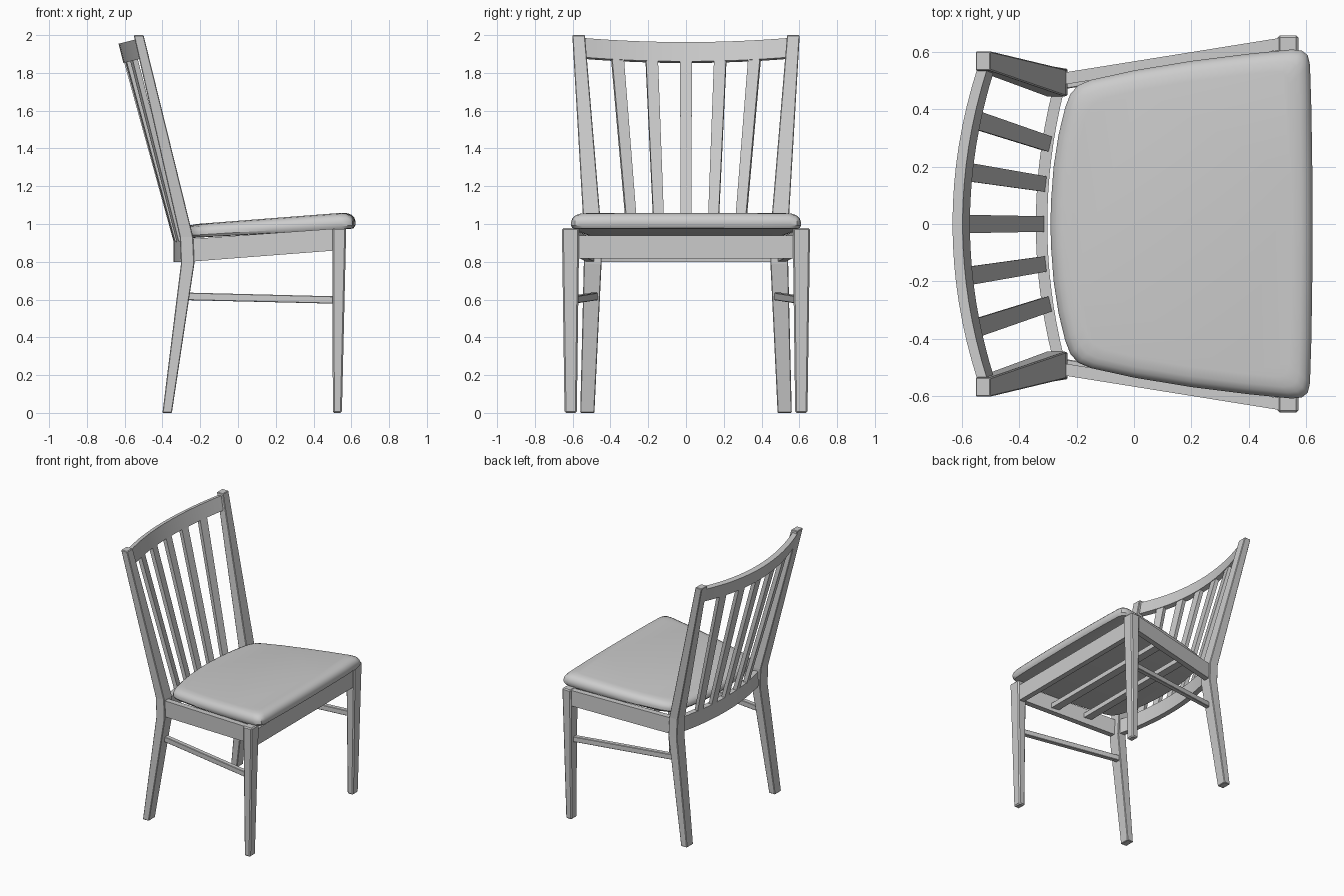
import bpy, bmesh
from mathutils import Vector

if "Cube" in bpy.data.objects:
    bpy.data.objects.remove(bpy.data.objects["Cube"])


def loft(name, rings, bevel=0.0, smooth=False, mirror=False):
    """Skin a list of equal-length point rings and cap both ends."""
    bm = bmesh.new()
    vr = [[bm.verts.new(p) for p in r] for r in rings]
    n = len(rings[0])
    for a, b in zip(vr, vr[1:]):
        for i in range(n):
            j = (i + 1) % n
            bm.faces.new((a[i], a[j], b[j], b[i]))
    bm.faces.new(vr[0][::-1])
    bm.faces.new(vr[-1])
    bmesh.ops.recalc_face_normals(bm, faces=bm.faces)
    me = bpy.data.meshes.new(name)
    bm.to_mesh(me)
    bm.free()
    ob = bpy.data.objects.new(name, me)
    bpy.context.collection.objects.link(ob)
    if bevel:
        m = ob.modifiers.new("bevel", "BEVEL")
        m.width, m.segments, m.limit_method = bevel, 1, "ANGLE"
    if mirror:
        m = ob.modifiers.new("mirror", "MIRROR")
        m.use_axis = (False, True, False)
        m.use_clip = False
        m.use_mirror_merge = False
    if smooth:
        bpy.ops.object.select_all(action="DESELECT")
        ob.select_set(True)
        bpy.context.view_layer.objects.active = ob
        bpy.ops.object.shade_smooth_by_angle(angle=0.6)
    return ob


def level(x0, x1, y0, y1, z):
    """Horizontal rectangle, for legs."""
    return [(x0, y0, z), (x1, y0, z), (x1, y1, z), (x0, y1, z)]


def slab(x, y0, y1, z0, z1):
    """Rectangle facing x, for rails that run front to back."""
    return [(x, y0, z0), (x, y1, z0), (x, y1, z1), (x, y0, z1)]


# Legs; the rear ones continue up as back posts
loft("rear_leg_and_post", [
    level(-.40, -.35, .485, .56, 0),
    level(-.302, -.231, .447, .541, .79),
    level(-.308, -.237, .445, .539, .93),
    level(-.552, -.50, .535, .602, 2.0)], bevel=.004, mirror=True)
loft("front_leg", [
    level(.502, .55, .578, .643, 0),
    level(.50, .573, .565, .657, .978)], bevel=.008, mirror=True)

# Side rails and stretchers
loft("side_rail", [slab(-.26, .483, .525, .80, .92),
                   slab(.52, .608, .65, .86, .976)], mirror=True)
loft("side_stretcher", [slab(-.275, .465, .50, .597, .637),
                        slab(.52, .59, .625, .578, .617)], bevel=.003, mirror=True)

# Front rail and two bearers under the seat
loft("front_rail", [level(.52, .56, -.59, .59, .818), level(.52, .56, -.59, .59, .94)])
for x, w in ((.24, .575), (-.02, .535)):
    loft("seat_bearer", [level(x - .03, x + .03, -w, w, .865),
                         level(x - .03, x + .03, -w, w, .90)])

# Curved back rail and leaning crest rail
UP = Vector((-.245, 0, .97))
FWD = Vector((.97, 0, .245))
STEPS = 16


def back_curve(y):
    return Vector((-.245 - .057 * (1 - (y / .46) ** 2), y, .80))


def crest_curve(y):
    return Vector((-.51, y, 1.985)) - FWD * (.09 * (1 - (y / .545) ** 2))


def swept(name, curve, half, thick, up):
    rings = []
    for i in range(STEPS + 1):
        p = curve(half * (2 * i / STEPS - 1))
        rings.append([p, p - thick, p - thick + up, p + up])
    return loft(name, rings, smooth=True)


swept("back_rail", back_curve, .46, Vector((.04, 0, 0)), Vector((0, 0, .11)))
swept("crest_rail", crest_curve, .545, FWD * .036, UP * -.105)

# Fanned back slats, turned to follow the curve
for i in range(-2, 3):
    yb, yt = .14 * i, .182 * i
    bottom = back_curve(yb) + Vector((-.02, 0, .09))
    top = crest_curve(yt) - FWD * .018 - UP * .08
    side = (crest_curve(yt + .01) - crest_curve(yt - .01)).normalized()
    out = side.cross((top - bottom).normalized()).normalized()
    rings = []
    for p, w in ((bottom, .027), (top, .032)):
        rings.append([p + side * (a * w) + out * (b * .014)
                      for a, b in ((-1, -1), (1, -1), (1, 1), (-1, 1))])
    loft("back_slat", rings)

# Padded seat: rounded outline stacked in inset layers along a tilt
half = [(-.289, .08), (-.28, .2), (-.263, .31), (-.24, .405), (-.222, .452),
        (-.195, .483), (-.15, .502), (0, .535), (.2, .568), (.4, .593), (.55, .608),
        (.585, .604), (.605, .588), (.613, .555), (.618, .4), (.621, .2)]
outline = half + [(.622, 0)] + [(x, -y) for x, y in reversed(half)] + [(-.291, 0)]
rings = []
for inset, t in ((.03, 0), (.01, .03), (0, .2), (0, .45), (.006, .66),
                 (.02, .83), (.04, .94), (.075, 1.0)):
    ring = []
    for x, y in outline:
        px = .165 + (x - .165) * (1 - inset / .457)
        py = y * (1 - inset / .6)
        low, high = .94 + .057 * px, 1.017 + .077 * px
        ring.append((px, py, low + (high - low) * t))
    rings.append(ring)
loft("seat_cushion", rings, smooth=True)
